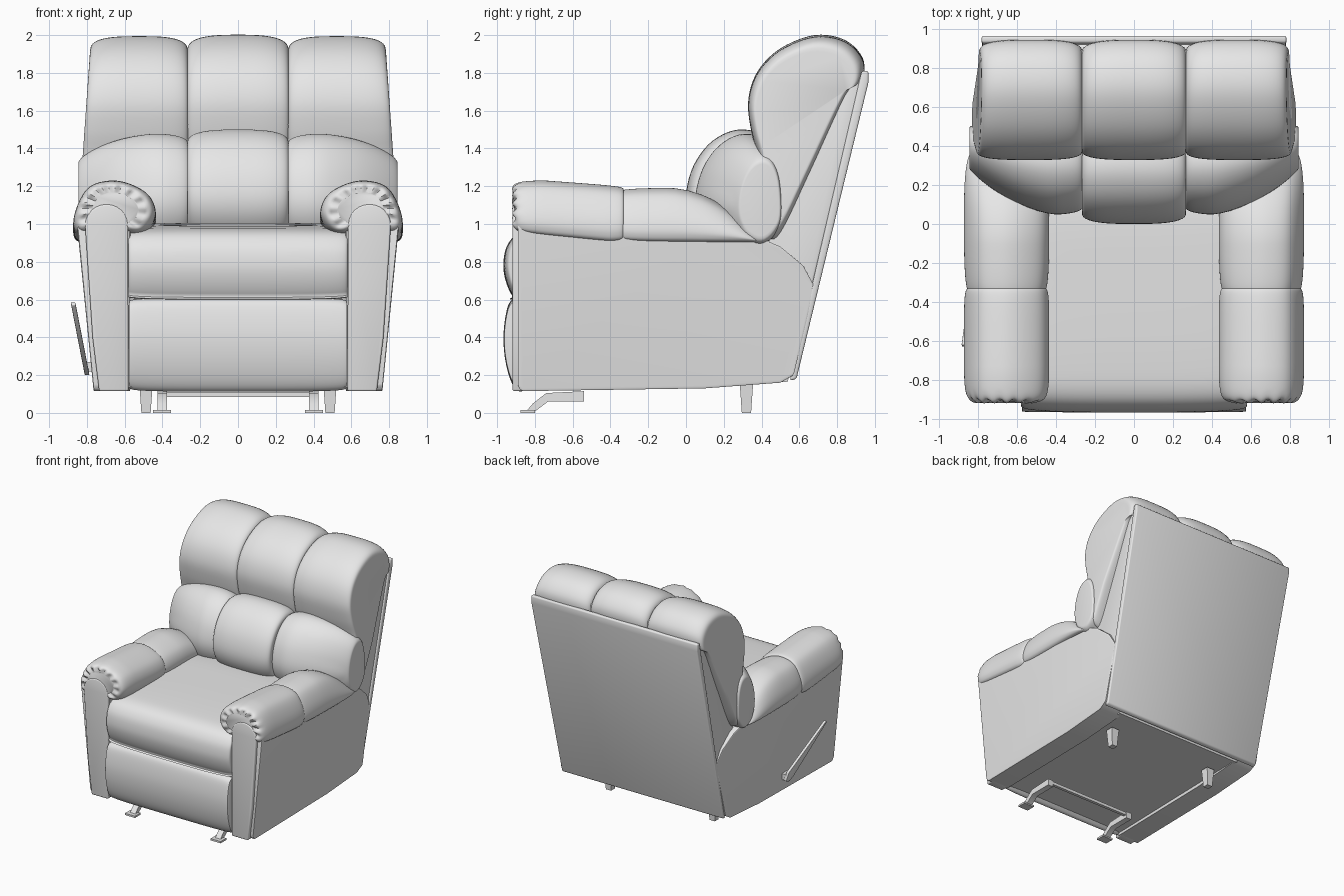
import bpy, bmesh, math
from mathutils import Vector

cube = bpy.data.objects.get("Cube")
if cube:
    bpy.data.objects.remove(cube, do_unlink=True)

GREY = (0.8, 0.8, 0.8, 1.0)
mat = bpy.data.materials.new("light_grey_upholstery")
mat.use_nodes = True
mat.diffuse_color = GREY
mat.node_tree.nodes["Principled BSDF"].inputs["Base Color"].default_value = GREY


def spline(pts, per=5):
    """Closed smooth outline through the given points."""
    out, n = [], len(pts)
    for i in range(n):
        a, b, c, d = (Vector(pts[(i + k) % n]) for k in (-1, 0, 1, 2))
        for s in range(per):
            t = s / per
            out.append(0.5 * (2 * b + (c - a) * t + (2 * a - 5 * b + 4 * c - d) * t * t
                              + (3 * b - a - 3 * c + d) * t ** 3))
    return out


def loft(name, outline, a, b, inset=(0, 0), power=3, steps=1, axis="x",
         warp=None, side=1, bevel=0):
    """Sweep an outline from a to b, drawing it in at both ends like a stuffed pillow."""
    bm = bmesh.new()
    pts = [Vector(p) for p in outline]
    mid = sum(pts, Vector((0, 0))) / len(pts)
    rings = []
    for i in range(steps + 1):
        ang = math.pi * (i / steps - 0.5)
        t = math.copysign(abs(math.sin(ang)) ** (2 / power), ang)
        full = max(0, math.cos(ang)) ** (2 / power)
        scale = 1 - inset[t > 0] * (1 - full)
        w = a + (b - a) * (t + 1) / 2
        ring = []
        for p in pts:
            u, v = mid + (p - mid) * scale
            ring.append(bm.verts.new((w, u, v) if axis == "x" else (u, w, v)))
        rings.append(ring)
    n = len(pts)
    for r, s in zip(rings, rings[1:]):
        for j in range(n):
            k = (j + 1) % n
            bm.faces.new((r[j], r[k], s[k], s[j]))
    bm.faces.new(rings[0])
    bm.faces.new(rings[-1])
    bmesh.ops.recalc_face_normals(bm, faces=bm.faces)
    if bevel:
        sharp = [e for e in bm.edges if e.calc_face_angle(0) > 0.5]
        bmesh.ops.bevel(bm, geom=sharp, offset=bevel, segments=3, profile=0.5, affect="EDGES")
    for vert in bm.verts:
        if warp:
            vert.co = warp(*vert.co)
        vert.co.x *= side
    bmesh.ops.recalc_face_normals(bm, faces=bm.faces)
    mesh = bpy.data.meshes.new(name)
    bm.to_mesh(mesh)
    bm.free()
    obj = bpy.data.objects.new(name, mesh)
    bpy.context.collection.objects.link(obj)
    mesh.materials.append(mat)
    bpy.ops.object.select_all(action="DESELECT")
    obj.select_set(True)
    bpy.context.view_layer.objects.active = obj
    bpy.ops.object.shade_smooth_by_angle(angle=math.radians(40))
    return obj


# Base, footrest and seat
loft("base", [(-0.9, 0.135), (0.54, 0.165), (0.6, 0.65), (-0.88, 0.65)], -0.6, 0.6)
loft("footrest", spline([(-0.86, 0.12), (-0.9, 0.125), (-0.935, 0.19), (-0.96, 0.3), (-0.966, 0.42),
                         (-0.95, 0.54), (-0.925, 0.595), (-0.88, 0.602), (-0.82, 0.5), (-0.82, 0.2)]),
     -0.575, 0.575, (0.1, 0.1), 4, 28)
loft("seat_cushion", spline([(-0.88, 0.598), (-0.92, 0.62), (-0.955, 0.7), (-0.967, 0.79), (-0.945, 0.89),
                             (-0.87, 0.96), (-0.7, 0.985), (-0.3, 1.0), (0.1, 1.0), (0.3, 0.93),
                             (0.3, 0.68), (-0.3, 0.6)]),
     -0.58, 0.58, (0.08, 0.08), 3, 32)


# Back shell and rear panel
def shell_width(x, y, z):
    return Vector((x * (0.755 + 0.015 * z), y, z))


loft("back_shell", [(0.45, 0.17), (0.555, 0.19), (0.935, 1.77), (0.86, 1.79), (0.44, 0.91), (0.42, 0.6)],
     -0.985, 0.985, warp=shell_width, bevel=0.015)
loft("rear_panel", [(0.55, 0.17), (0.585, 0.18), (0.966, 1.75), (0.966, 1.81), (0.93, 1.81)],
     -1, 1, warp=shell_width, bevel=0.012)
loft("back_core", [(0.42, 0.93), (0.4, 1.3), (0.48, 1.5), (0.7, 1.85), (0.9, 1.85), (0.88, 1.77), (0.47, 0.92)],
     -0.74, 0.74, bevel=0.03)

# Back cushions, three below and three above
lower = spline([(0.12, 0.93), (0.03, 1.02), (0.0, 1.15), (0.04, 1.31), (0.14, 1.44), (0.28, 1.5),
                (0.42, 1.46), (0.5, 1.3), (0.5, 1.02), (0.32, 0.9)])
upper = spline([(0.39, 1.32), (0.345, 1.5), (0.33, 1.66), (0.38, 1.81), (0.5, 1.93), (0.68, 2.0),
                (0.84, 1.975), (0.935, 1.88), (0.935, 1.77), (0.86, 1.7), (0.66, 1.28), (0.5, 0.95),
                (0.43, 0.93), (0.4, 1.1)])


def wing(x, y, z):
    """Wrap the outer lower cushion backwards and drop its outer top."""
    t = max(0, (x - 0.38) / 0.45)
    back = 0.045 + 0.2 * t ** 1.6
    fade = max(0, min(1, (0.52 - y) / 0.5))
    return Vector((x, y + back * fade, z - 0.11 * t ** 2 * max(0, (z - 1.0) / 0.5) - 0.02))


def shoulder(x, y, z):
    """Taper the outer upper cushion towards its top."""
    t = (x - 0.265) / 0.555
    return Vector((x - t * 0.07 * max(-0.15, z - 1.4), y, z - 0.008))


loft("lower_back_cushion_middle", lower, -0.268, 0.268, (0.26, 0.26), 2.8, 28)
loft("upper_back_cushion_middle", upper, -0.268, 0.268, (0.2, 0.2), 2.8, 28)

# Arm outlines
roll = spline([(0.57, 0.9), (0.48, 0.93), (0.435, 1.03), (0.47, 1.14), (0.57, 1.21), (0.68, 1.23),
               (0.79, 1.19), (0.855, 1.07), (0.87, 0.95), (0.81, 0.9)], 8)
arm_side = [(-0.89, 0.14), (-0.87, 0.115), (0.1, 0.13), (0.5, 0.16), (0.57, 0.2), (0.68, 0.67), (0.62, 0.78),
            (0.5, 0.88), (0.36, 0.94), (0.1, 0.96), (-0.89, 1.0)]
arm_front = [(0.58, 0.115), (0.735, 0.115), (0.77, 0.4), (0.81, 1.0)]
arm_front += [(0.695 + 0.113 * math.cos(a), 1.0 + 0.105 * math.sin(a))
              for a in (math.pi * i / 12 for i in range(1, 13))]


def side_lean(x, y, z):
    """Lean the side outwards, drawing it in to meet the back shell."""
    tuck = 0.1 * max(0, y - 0.1) * max(0, min(1, (z - 0.2) / 0.47))
    return Vector((0.57 + (x - 0.57) * (0.195 + 0.1 * (z - 0.12) - tuck), y, z))


def front_roll(x, y, z):
    """Raise the roll's underside at the front, lower its rear and gather the front fabric."""
    lift = 0.05 * max(0, (1.23 - z) / 0.33) * max(0, (-0.4 - y) / 0.5)
    sag = 0.03 * max(0, (y + 0.75) / 0.4) * max(0, (z - 1.0) / 0.23)
    ang = math.atan2(z - 1.04, x - 0.67)
    r = math.hypot(x - 0.67, z - 1.04)
    pleat = 0.012 * math.sin(14 * ang) * max(0, 1 - abs(r - 0.14) / 0.06) if y < -0.86 else 0
    return Vector((x, y + pleat, z + lift - sag))


def rear_roll(x, y, z):
    """Let the roll sink towards the back."""
    h = 0.88 - 0.65 * max(0, (y + 0.1) / 0.45) ** 2
    return Vector((x, y, 0.9 + (z - 0.9) * h))


def tapered_leg(x, y, z):
    s = 0.7 + 0.3 * z / 0.15
    return Vector((0.487 + (x - 0.487) * s, 0.32 + (y - 0.32) * s, z))


for side, label in ((1, "left"), (-1, "right")):
    loft(label + "_lower_back_cushion", lower, 0.26, 0.845, (0.24, 0.2), 3, 28, warp=wing, side=side)
    loft(label + "_upper_back_cushion", upper, 0.265, 0.82, (0.2, 0.18), 3, 28, warp=shoulder, side=side)
    loft(label + "_arm_side", arm_side, 0.57, 1.57, warp=side_lean, side=side, bevel=0.015)
    loft(label + "_arm_front", arm_front, -0.918, -0.84, axis="y", side=side, bevel=0.01)
    loft(label + "_front_arm_roll", roll, -0.91, -0.33, (0.42, 0.16), 5, 36, "y", front_roll, side)
    loft(label + "_rear_arm_roll", roll, -0.355, 0.38, (0.16, 0.3), 3, 36, "y", rear_roll, side)
    # Legs
    loft(label + "_rear_leg", [(0.285, 0), (0.355, 0), (0.355, 0.15), (0.285, 0.15)],
         0.452, 0.522, warp=tapered_leg, side=side)
    loft(label + "_front_leg", [(-0.82, 0), (-0.79, 0.015), (-0.73, 0.06), (-0.54, 0.06), (-0.54, 0.115),
                                (-0.74, 0.105), (-0.81, 0.05), (-0.84, 0.015)], 0.375, 0.425, side=side)
    loft(label + "_front_foot", [(-0.875, 0), (-0.8, 0), (-0.8, 0.015), (-0.875, 0.015)],
         0.355, 0.45, side=side)

# Cross bar between the front legs
loft("cross_bar", [(-0.57, 0.085), (-0.545, 0.085), (-0.545, 0.11), (-0.57, 0.11)], -0.4, 0.4)


# Recline lever, leaning outwards towards its tip
def lever_lean(x, y, z):
    return Vector((x - 0.07 * (z - 0.22) / 0.36, y, z))


loft("recline_lever", [(-0.18, 0.22), (-0.23, 0.2), (-0.28, 0.23), (-0.63, 0.57), (-0.62, 0.585), (-0.2, 0.29)],
     -0.815, -0.79, warp=lever_lean, bevel=0.004)
loft("lever_pivot", [(-0.19, 0.22), (-0.25, 0.22), (-0.25, 0.27), (-0.19, 0.27)], -0.81, -0.74)
